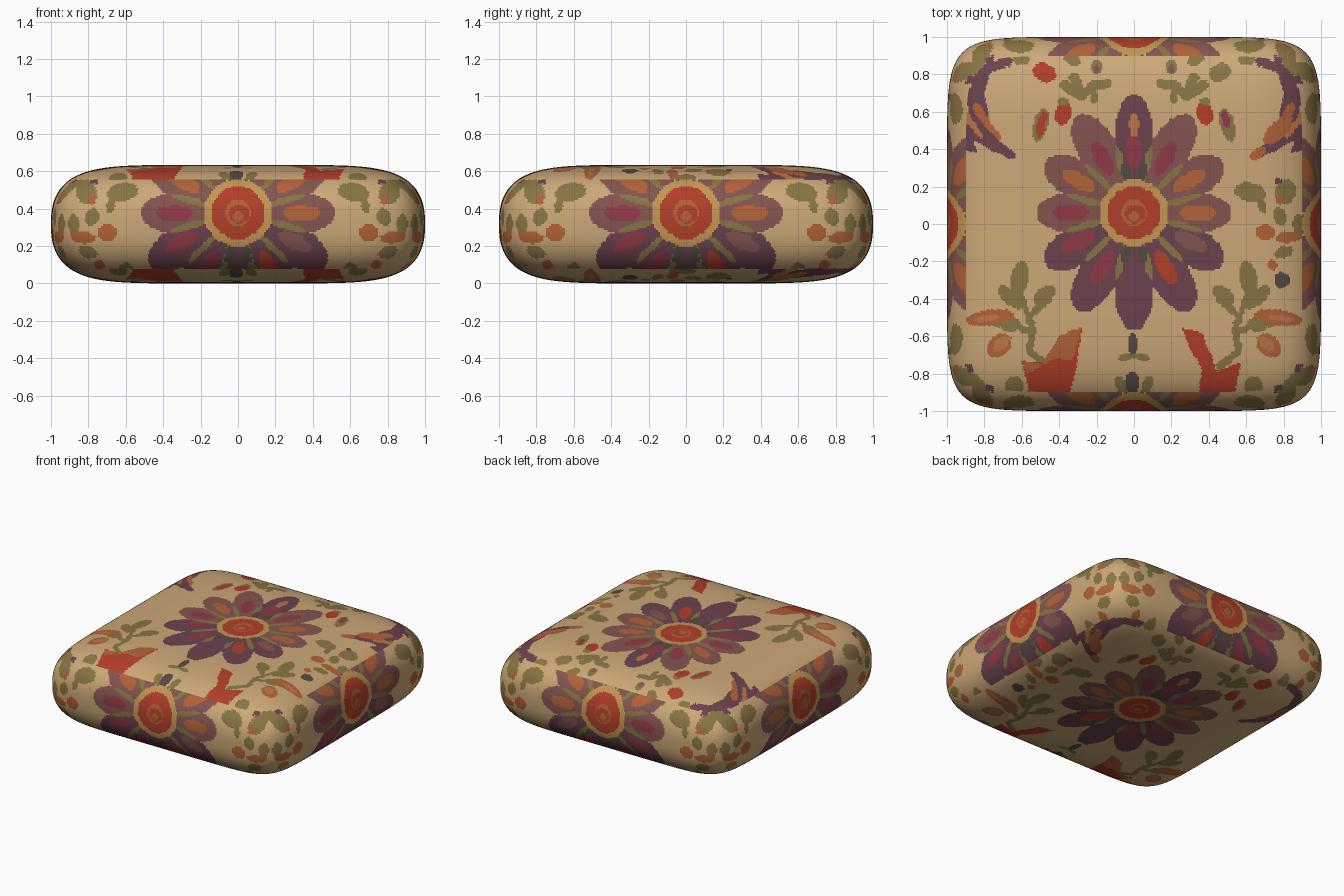
import bpy, bmesh, math

if "Cube" in bpy.data.objects:
    bpy.data.objects.remove(bpy.data.objects["Cube"])

# ---- colours (sRGB 0-255, converted to linear) ----
COLOURS = [("tan cloth", 204, 168, 119), ("dark purple", 108, 66, 78), ("mauve", 132, 84, 80),
           ("crimson", 144, 58, 72), ("burnt orange", 178, 98, 56), ("brick red", 178, 62, 41),
           ("olive", 136, 117, 68), ("charcoal", 84, 75, 66), ("gold", 196, 150, 84),
           ("pale orange", 188, 118, 72)]
TAN, PURPLE, MAUVE, CRIMSON, ORANGE, RED, OLIVE, CHAR, GOLD, PALE = range(10)


def linear(c):
    c /= 255
    return c / 12.92 if c <= 0.04045 else ((c + 0.055) / 1.055) ** 2.4


# ---- printed pattern, drawn once as a raster over u,v in -1..1 ----
S = 125                                   # raster cells per unit
G = 2 * S
grid = [[TAN] * G for _ in range(G)]


def paint(colour, x0, x1, y0, y1, inside):
    for j in range(max(0, int((y0 + 1) * S)), min(G, int((y1 + 1) * S) + 1)):
        for i in range(max(0, int((x0 + 1) * S)), min(G, int((x1 + 1) * S) + 1)):
            if inside((i + .5) / S - 1, (j + .5) / S - 1):
                grid[j][i] = colour


def ellipse(colour, x, y, a, b, deg=0):
    c, s = math.cos(math.radians(deg)), math.sin(math.radians(deg))
    m = max(a, b)

    def inside(px, py):
        dx, dy = px - x, py - y
        return ((dx * c + dy * s) / a) ** 2 + ((dy * c - dx * s) / b) ** 2 <= 1
    paint(colour, x - m, x + m, y - m, y + m, inside)


def both(colour, x, y, a, b, deg=0):
    ellipse(colour, x, y, a, b, deg)
    ellipse(colour, -x, y, a, b, -deg)


def polygon(colour, pts):
    def inside(px, py):
        hit = False
        for (ax, ay), (bx, by) in zip(pts, pts[1:] + pts[:1]):
            if (ay > py) != (by > py) and px < ax + (py - ay) * (bx - ax) / (by - ay):
                hit = not hit
        return hit
    xs, ys = [p[0] for p in pts], [p[1] for p in pts]
    paint(colour, min(xs), max(xs), min(ys), max(ys), inside)


def stroke(colour, pts, w0, w1):
    """Tapering line, drawn on both halves."""
    n = len(pts) - 1
    for k in range(n):
        (ax, ay), (bx, by) = pts[k], pts[k + 1]
        steps = max(2, int(math.hypot(bx - ax, by - ay) / 0.01))
        for q in range(steps + 1):
            t = q / steps
            w = w0 + (w1 - w0) * (k + t) / n
            both(colour, ax + (bx - ax) * t, ay + (by - ay) * t, w, w)


def polar(r, deg):
    return r * math.cos(math.radians(deg)), 0.06 + r * math.sin(math.radians(deg))


# big flower: petals, streaks, stamens, ring and centre
for deg in (60, 120, 240, 300, 30, 150, 210, 330, 0, 180, 90, 270):
    tip = 0.52 + 0.11 * math.sin(math.radians(deg)) ** 2
    x, y = polar((tip + 0.17) / 2, deg)
    colour = MAUVE if deg in (0, 30, 60, 120, 150, 180) else PURPLE
    ellipse(colour, x, y, (tip - 0.17) / 2, 0.105, deg)
for deg, colour in ((0, ORANGE), (30, ORANGE), (60, CRIMSON), (90, CRIMSON), (120, CRIMSON),
                    (150, ORANGE), (180, CRIMSON), (207, CRIMSON), (240, CRIMSON),
                    (300, RED), (333, MAUVE)):
    x, y = polar(0.34, deg)
    ellipse(colour, x, y, 0.1, 0.042, deg)
for deg in range(15, 375, 30):
    x, y = polar(0.27, deg)
    ellipse(OLIVE, x, y, 0.105, 0.018, deg)
ellipse(PALE, 0, 0.53, 0.03, 0.06)
for deg in (78, 102, 258, 282):
    x, y = polar(0.225, deg)
    ellipse(CHAR, x, y, 0.045, 0.028, deg)
ellipse(GOLD, 0, 0.06, 0.18, 0.18)
ellipse(RED, 0, 0.06, 0.142, 0.142)
ellipse(ORANGE, 0, 0.06, 0.07, 0.07)
ellipse(RED, 0.005, 0.055, 0.052, 0.052)
ellipse(ORANGE, 0.0, 0.04, 0.03, 0.03)

# leafy branches with orange leaves
stroke(OLIVE, [(.46, -.76), (.56, -.68), (.54, -.56), (.57, -.48), (.61, -.36)], .022, .015)
stroke(OLIVE, [(.54, -.58), (.66, -.54), (.76, -.53)], .018, .018)
stroke(OLIVE, [(.56, -.5), (.47, -.4)], .012, .03)
for x, y, a, b, deg in ((.61, -.29, .09, .045, 100), (.48, -.38, .07, .042, 140),
                        (.66, -.39, .085, .04, 40), (.67, -.53, .06, .045, 10),
                        (.64, -.87, .05, .055, 0), (.86, -.85, .05, .04, 40)):
    both(OLIVE, x, y, a, b, deg)
both(ORANGE, .77, -.5, .13, .042, -8)
both(PALE, .79, -.505, .07, .018, -8)
both(ORANGE, .72, -.65, .075, .055, -40)
both(PALE, .71, -.64, .05, .032, -40)
both(PURPLE, .78, -.88, .025, .025)

# tulips
polygon(RED, [(.25, -.55), (.37, -.59), (.42, -.72), (.44, -.79), (.57, -.74), (.54, -.91),
              (.35, -.91), (.36, -.77), (.29, -.65)])
polygon(RED, [(-.28, -.55), (-.4, -.6), (-.48, -.74), (-.6, -.73), (-.56, -.91),
              (-.34, -.91), (-.31, -.78)])
polygon(ORANGE, [(-.28, -.55), (-.4, -.6), (-.49, -.75), (-.6, -.73), (-.57, -.8),
                 (-.42, -.72), (-.33, -.73)])

# small bud under the flower
both(OLIVE, .04, -.71, .05, .022, -15)
ellipse(CHAR, -.01, -.64, .025, .06)
ellipse(CHAR, -.01, -.85, .035, .06)
both(OLIVE, .07, -.86, .03, .05, -20)

# corner blossoms
stroke(PURPLE, [(.68, .87), (.8, .84), (.85, .7), (.83, .57), (.86, .45)], .03, .065)
stroke(PURPLE, [(.86, .52), (.76, .43), (.65, .37)], .05, .022)
stroke(ORANGE, [(.84, .62), (.78, .53), (.72, .46)], .025, .012)
stroke(PALE, [(.9, .58), (.82, .47)], .02, .012)
both(TAN, .79, .38, .09, .022, 40)
ellipse(ORANGE, .77, .5, .1, .045, 42)
ellipse(ORANGE, .66, .38, .05, .025, 35)

# sprigs, buds and seeds along the upper edge
stroke(OLIVE, [(.14, .75), (.22, .74), (.28, .68), (.37, .74)], .024, .03)
stroke(OLIVE, [(.28, .7), (.32, .78)], .018, .03)
stroke(OLIVE, [(.22, .74), (.21, .66)], .018, .02)
both(OLIVE, .33, .88, .045, .03, 20)
both(OLIVE, .6, .88, .045, .03, 0)
both(OLIVE, .2, .84, .03, .04, 0)
both(MAUVE, .2, .83, .016, .025, 0)
both(OLIVE, .84, .88, .05, .03, 0)
ellipse(RED, -.48, .81, .065, .05, -30)
ellipse(OLIVE, .46, .81, .06, .048, 30)
both(RED, .38, .59, .045, .06, 15)
both(OLIVE, .38, .65, .03, .02, 0)
both(OLIVE, .5, .53, .04, .09, 15)
ellipse(RED, -.495, .53, .022, .075, -15)
ellipse(CRIMSON, .49, .56, .02, .05, 15)
ellipse(CHAR, .79, -.3, .042, .042)


# leaf and berry cluster: right half only on the large faces, both halves on the sides
def cluster(m):
    for colour, x, y, a, b, deg in (
            (OLIVE, .62, .17, .085, .05, -10), (OLIVE, .68, .1, .05, .022, -70),
            (OLIVE, .81, .17, .055, .07, -20), (ORANGE, .78, .13, .022, .022, 0),
            (OLIVE, .78, .04, .035, .05, 20), (OLIVE, .88, 0, .03, .055, 0),
            (ORANGE, .70, -.045, .055, .045, 0), (ORANGE, .83, -.07, .07, .03, 5),
            (OLIVE, .80, -.15, .055, .03, 20), (ORANGE, .74, -.22, .03, .025, 0),
            (PURPLE, .77, .23, .022, .018, 0)):
        ellipse(colour, m * x, y, a, b, m * deg)


cluster(1)
top_print = [row[:] for row in grid]
cluster(-1)
side_print = grid

# ---- cushion: lattice box pushed onto a soft superellipsoid ----
N, M, H = 200, 62, 0.317
verts, faces, index = [], [], {}


def vertex(i, j, k):
    key = (i, j, k)
    if key not in index:
        x, y, z = 2 * i / N - 1, 2 * j / N - 1, 2 * k / M - 1
        a = (abs(x) ** 8 + abs(y) ** 8) ** (6.3 / 8)
        b = abs(z) ** 2.5
        t = 1.0
        for _ in range(8):
            f = a * t ** 6.3 + b * t ** 2.5 - 1
            t -= f / (6.3 * a * t ** 5.3 + 2.5 * b * t ** 1.5)
        index[key] = len(verts)
        verts.append((x * t, y * t, H + z * t * H))
    return index[key]


def sheet(nu, nv, place):
    for p in range(nu):
        for q in range(nv):
            faces.append([vertex(*place(p + d, q + e)) for d, e in ((0, 0), (1, 0), (1, 1), (0, 1))])


for k in (0, M):
    sheet(N, N, lambda p, q: (p, q, k))
for e in (0, N):
    sheet(N, M, lambda p, q: (p, e, q))
    sheet(N, M, lambda p, q: (e, p, q))

mesh = bpy.data.meshes.new("cushion")
mesh.from_pydata(verts, [], faces)
for name, *rgb in COLOURS:
    mat = bpy.data.materials.new(name)
    mat.diffuse_color = (*[linear(c) for c in rgb], 1)
    mat.use_nodes = True
    mat.node_tree.nodes["Principled BSDF"].inputs["Base Color"].default_value = mat.diffuse_color
    mesh.materials.append(mat)

# box-projected print: top/bottom by x,y and sides by x,z or y,z
bm = bmesh.new()
bm.from_mesh(mesh)
bmesh.ops.recalc_face_normals(bm, faces=bm.faces)
for f in bm.faces:
    f.smooth = True
    x, y, z = f.calc_center_median()
    if abs(z - H) > 0.75 * H:
        u, v, art = x, y, top_print
    else:
        u, v, art = (x if abs(y) > abs(x) else y), z - H, side_print
    f.material_index = art[min(G - 1, int((v + 1) * S))][min(G - 1, int((u + 1) * S))]
bm.to_mesh(mesh)
bm.free()
cushion = bpy.data.objects.new("cushion", mesh)
bpy.context.collection.objects.link(cushion)
